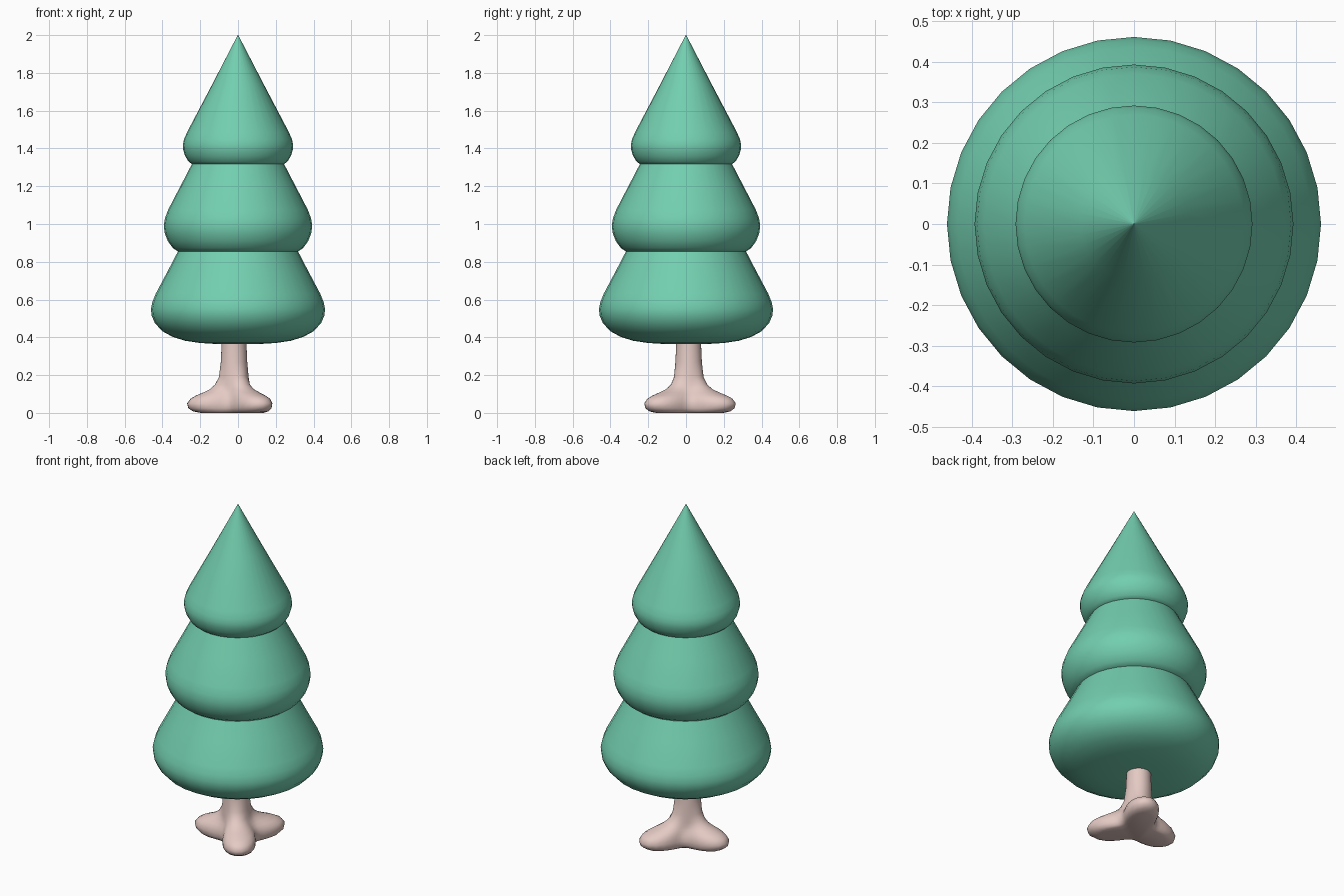
import bpy, bmesh
from math import sin, cos, pi, radians

if "Cube" in bpy.data.objects:
    bpy.data.objects.remove(bpy.data.objects["Cube"])


def material(name, color):
    m = bpy.data.materials.new(name)
    m.diffuse_color = color
    m.use_nodes = True
    m.node_tree.nodes["Principled BSDF"].inputs["Base Color"].default_value = m.diffuse_color
    return m


def loft(name, rings, mat, sharp=40):
    """Skin a stack of point rings, close both ends and shade smooth."""
    bm = bmesh.new()
    loops = [[bm.verts.new(p) for p in ring] for ring in rings]
    n = len(loops[0])
    for a, b in zip(loops, loops[1:]):
        for i in range(n):
            j = (i + 1) % n
            bm.faces.new((a[i], a[j], b[j], b[i]))
    bm.faces.new(loops[0][::-1])
    bm.faces.new(loops[-1])
    bmesh.ops.remove_doubles(bm, verts=bm.verts, dist=1e-5)
    bmesh.ops.recalc_face_normals(bm, faces=bm.faces)
    me = bpy.data.meshes.new(name)
    bm.to_mesh(me)
    bm.free()
    ob = bpy.data.objects.new(name, me)
    bpy.context.collection.objects.link(ob)
    me.materials.append(mat)
    bpy.ops.object.select_all(action='DESELECT')
    ob.select_set(True)
    bpy.context.view_layer.objects.active = ob
    bpy.ops.object.shade_smooth_by_angle(angle=radians(sharp))
    return ob


def circle(r, z, n=32):
    return [(r * cos(2 * pi * i / n), r * sin(2 * pi * i / n), z) for i in range(n)]


green = material("foliage_green", (0.17, 0.62, 0.43, 1))
pink = material("trunk_pink", (0.78, 0.59, 0.55, 1))

# Foliage tiers: (radius, height) profiles, each tucked under the next
tiers = {
    "lower_foliage": [(0.10, 0.364), (0.20, 0.370), (0.28, 0.382), (0.345, 0.402),
                      (0.40, 0.432), (0.44, 0.475), (0.457, 0.515), (0.461, 0.55),
                      (0.453, 0.588), (0.436, 0.63), (0.375, 0.745), (0.314, 0.862)],
    "middle_foliage": [(0.315, 0.852), (0.345, 0.873), (0.372, 0.91), (0.388, 0.952),
                       (0.393, 0.99), (0.387, 1.03), (0.37, 1.075), (0.305, 1.20),
                       (0.24, 1.325)],
    "top_foliage": [(0.24, 1.314), (0.262, 1.331), (0.28, 1.36), (0.291, 1.395),
                    (0.292, 1.42), (0.286, 1.448), (0.270, 1.485), (0.135, 1.742),
                    (0.0015, 2.0)],
}
for name, prof in tiers.items():
    loft(name, [circle(r, z) for r, z in prof], green)

# Trunk with three flared feet: (height, core radius, lobe reach, centre x)
levels = [(0.0, 0.09, 0.11, 0.0), (0.008, 0.105, 0.135, 0.0), (0.025, 0.113, 0.152, 0.0),
          (0.05, 0.115, 0.157, 0.0), (0.075, 0.108, 0.145, 0.0), (0.092, 0.10, 0.12, -0.004),
          (0.108, 0.092, 0.085, -0.008), (0.125, 0.085, 0.052, -0.013),
          (0.15, 0.08, 0.024, -0.018), (0.19, 0.076, 0.005, -0.02),
          (0.27, 0.07, 0.0, -0.021), (0.36, 0.066, 0.0, -0.021), (0.40, 0.065, 0.0, -0.021)]
rings = []
for z, core, reach, cx in levels:
    ring = []
    for i in range(48):
        t = 2 * pi * i / 48
        lobe = (0.5 + 0.5 * cos(3 * (t - radians(64)))) ** 1.3
        r = core + reach * lobe
        ring.append((cx + r * cos(t), 0.014 + r * sin(t), z))
    rings.append(ring)
loft("trunk", rings, pink, 60)
